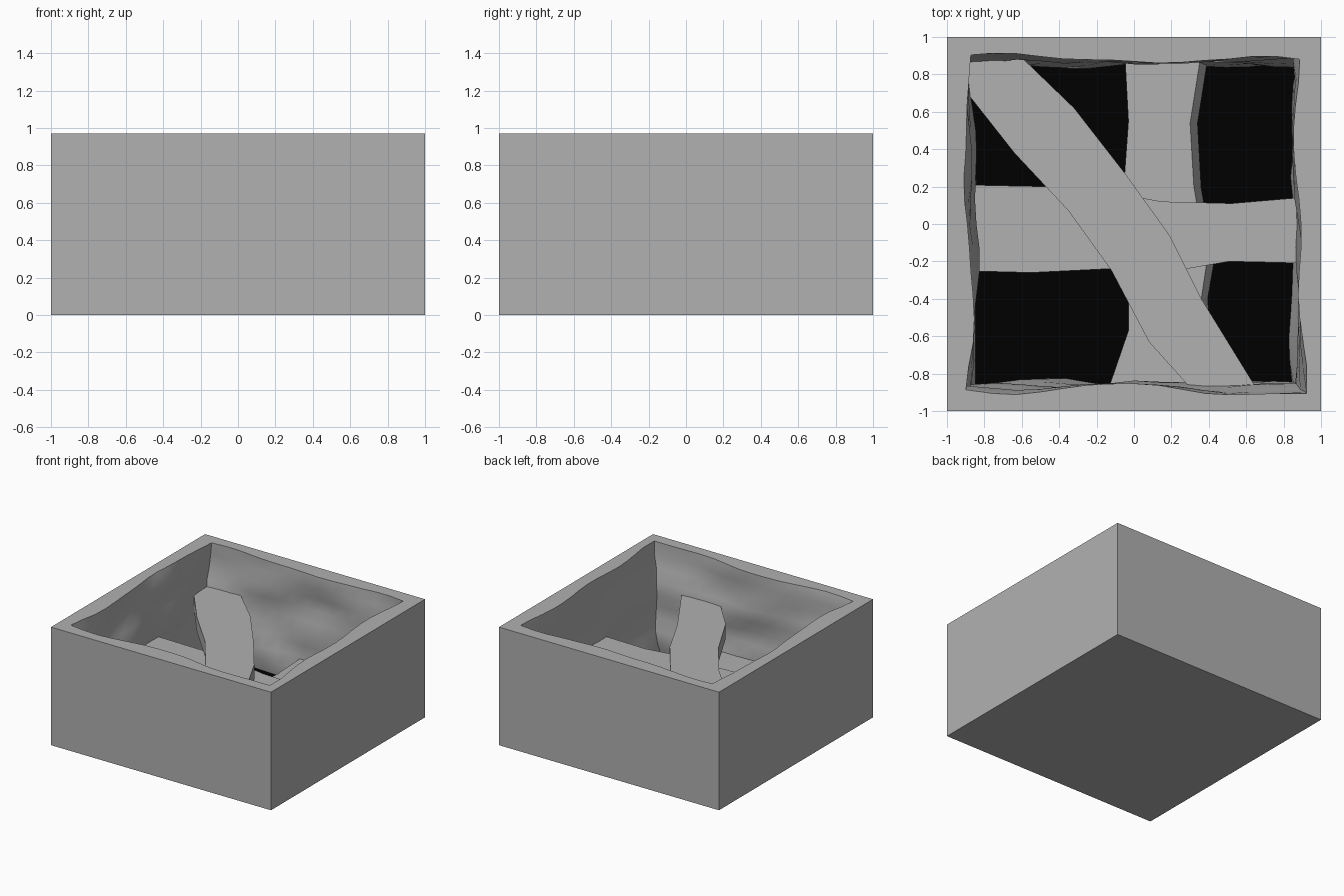
import bpy, bmesh, math
from mathutils import Vector, noise

if "Cube" in bpy.data.objects:
    bpy.data.objects.remove(bpy.data.objects["Cube"])

H, FLOOR = 0.97, 0.07      # rim height, pit floor height
N, LEVELS = 14, 9          # wall subdivisions per side / in height


def colour(name, v):
    m = bpy.data.materials.new(name)
    m.diffuse_color = (v, v, v, 1)
    m.use_nodes = True
    m.node_tree.nodes["Principled BSDF"].inputs["Base Color"].default_value = m.diffuse_color
    return m


stone, black = colour("stone", 0.44), colour("black", 0.0)


def finish(bm, name, angle=None, material=stone):
    bmesh.ops.recalc_face_normals(bm, faces=bm.faces[:])
    mesh = bpy.data.meshes.new(name)
    bm.to_mesh(mesh)
    bm.free()
    ob = bpy.data.objects.new(name, mesh)
    bpy.context.collection.objects.link(ob)
    mesh.materials.append(material)
    if angle:
        bpy.ops.object.select_all(action='DESELECT')
        ob.select_set(True)
        bpy.context.view_layer.objects.active = ob
        bpy.ops.object.shade_smooth_by_angle(angle=math.radians(angle))
    return ob


def square(r):
    """Points counter-clockwise around a square."""
    corners = [Vector((-r, -r)), Vector((r, -r)), Vector((r, r)), Vector((-r, r))]
    return [corners[s].lerp(corners[(s + 1) % 4], i / N)
            for s in range(4) for i in range(N)]


def rough_ring(z):
    """One level of the carved wall, pushed in and out by slanted noise."""
    r = 0.86 + 0.025 * (z - FLOOR) / (H - FLOOR)
    amp = 0.055 if z > FLOOR else 0.015
    pts = []
    for p in square(r):
        q = Vector((p.x * 2.2 + z * 1.8, p.y * 2.2 - z * 1.8, z * 4.5))
        d = noise.noise(q) * amp
        e = noise.noise(q + Vector((7.3, 2.1, 5.7))) * amp
        x, y = p.x, p.y
        if abs(abs(x) - r) < 1e-4:
            x += d
        if abs(abs(y) - r) < 1e-4:
            y += e
        pts.append((x, y, z))
    return pts


# Square block with rough carved inner walls
bm = bmesh.new()
rings = [[(p.x, p.y, 0) for p in square(1)], [(p.x, p.y, H) for p in square(1)]]
rings += [rough_ring(H + (FLOOR - H) * k / LEVELS) for k in range(LEVELS + 1)]
rings = [[bm.verts.new(c) for c in ring] for ring in rings]
for lo, hi in zip(rings, rings[1:]):
    for i in range(4 * N):
        j = (i + 1) % (4 * N)
        bm.faces.new((lo[i], lo[j], hi[j], hi[i]))
bm.faces.new(rings[0])
finish(bm, "pit_walls", 40)

# Black pit floor
bm = bmesh.new()
bm.faces.new([bm.verts.new((x, y, FLOOR)) for x, y in
              ((-.9, -.9), (.9, -.9), (.9, .9), (-.9, .9))])
finish(bm, "pit_floor", material=black)


# Rough stone bridges crossing the pit
def bridge(name, side_a, side_b, top, thick=0.12, flare=0.0):
    bm = bmesh.new()
    rows = []
    for a, b in zip(side_a, side_b):
        a, b = Vector(a), Vector(b)
        n = (b - a).normalized() * flare
        rows.append([bm.verts.new((*p, z)) for p, z in
                     ((a, top), (b, top), (b + n, top - thick), (a, top - thick))])
    for r, s in zip(rows, rows[1:]):
        for i in range(4):
            j = (i + 1) % 4
            bm.faces.new((r[i], r[j], s[j], s[i]))
    bm.faces.new(rows[0])
    bm.faces.new(rows[-1])
    finish(bm, name)


bridge("lower_bridge",
       [(-.05, .92), (-.03, .55), (-.05, .27), (-.03, -.25), (-.03, -.57), (-.15, -.92)],
       [(.36, .92), (.30, .54), (.32, .2), (.39, -.2), (.36, -.4), (.36, -.92)],
       0.25, flare=0.04)
bridge("middle_bridge",
       [(-.93, .21), (-.46, .2), (.04, .14), (.15, .12), (.52, .11), (.93, .145)],
       [(-.93, -.25), (-.55, -.26), (-.14, -.24), (.28, -.24), (.51, -.2), (.93, -.21)],
       0.465)
bridge("upper_bridge",
       [(-.93, .74), (-.9, .71), (-.64, .38), (-.35, .07), (-.12, -.25), (.08, -.63), (.34, -.92)],
       [(-.9, .92), (-.6, .89), (-.32, .62), (-.04, .26), (.19, -.06), (.36, -.4), (.68, -.92)],
       0.62)
